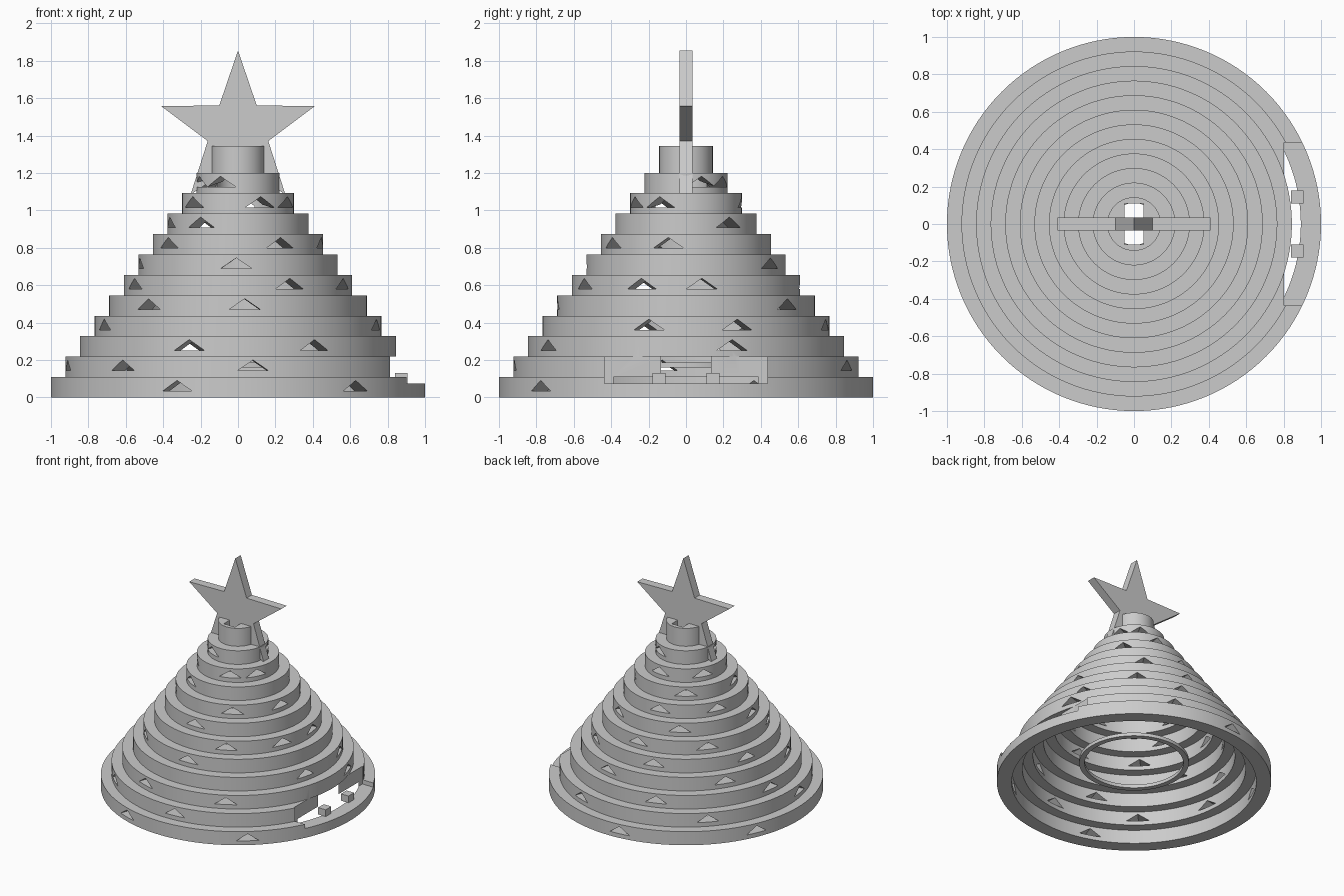
import bpy, bmesh, math
from mathutils import Matrix, Vector

old = bpy.data.objects.get("Cube")
if old:
    bpy.data.objects.remove(old, do_unlink=True)

TIERS = 12
STEP = 0.1092      # tier height
SHRINK = 0.0779    # radius lost per tier
WALL = 0.108
TOP = 1.345

grey = bpy.data.materials.new("plain_grey")
grey.use_nodes = True
grey.diffuse_color = (0.6, 0.6, 0.6, 1)
grey.node_tree.nodes["Principled BSDF"].inputs["Base Color"].default_value = (0.6, 0.6, 0.6, 1)


def make_object(name, bm):
    bmesh.ops.recalc_face_normals(bm, faces=bm.faces)
    mesh = bpy.data.meshes.new(name)
    bm.to_mesh(mesh)
    bm.free()
    mesh.materials.append(grey)
    obj = bpy.data.objects.new(name, mesh)
    bpy.context.collection.objects.link(obj)
    return obj


def lathe(name, profile, steps=128):
    """Turn an (r, z) profile about z; points on the axis share one vertex."""
    bm = bmesh.new()
    rings = []
    for r, z in profile:
        if r == 0:
            rings.append([bm.verts.new((0, 0, z))] * steps)
        else:
            rings.append([bm.verts.new((r * math.cos(math.tau * i / steps),
                                        r * math.sin(math.tau * i / steps), z))
                          for i in range(steps)])
    for a, b in zip(rings, rings[1:] + rings[:1]):
        for i in range(steps):
            j = (i + 1) % steps
            corners = list(dict.fromkeys((a[i], a[j], b[j], b[i])))
            if len(corners) > 2:
                bm.faces.new(corners)
    return make_object(name, bm)


def add_prism(bm, outline, y0, y1, matrix=Matrix()):
    """Closed prism: an (x, z) outline swept along y from y0 to y1."""
    front, back = ([bm.verts.new(matrix @ Vector((x, y, z))) for x, z in outline]
                   for y in (y0, y1))
    bm.faces.new(front)
    bm.faces.new(back[::-1])
    for i in range(len(outline)):
        j = (i + 1) % len(outline)
        bm.faces.new((front[j], front[i], back[i], back[j]))


def add_box(bm, x0, x1, y0, y1, z0, z1):
    add_prism(bm, [(x0, z0), (x1, z0), (x1, z1), (x0, z1)], y0, y1)


def radius(k):
    return 1 - SHRINK * k


# Stepped hollow cone: outer steps going up, solid cap, inner steps going down
outer, inner = [], []
for k in range(TIERS - 1):
    for z in (k * STEP, (k + 1) * STEP):
        outer.append((radius(k), z))
        inner.append((radius(k) - WALL, z))
cap_z = (TIERS - 1) * STEP
cap_r = radius(TIERS - 1)
cap = [(cap_r, cap_z), (cap_r, TOP), (0, TOP), (0, cap_z)]
cone = lathe("tiered_cone", outer + cap + inner[::-1])

# Triangular light holes: degrees around each tier, measured from the front
HOLES = [
    (-114, -19, 39, 186),
    (-81, -42, 5, 159, 225),
    (-18, 29, 107, 200, 262),
    (-69, 75, 111, 167, 237),
    (-44, 3, 142, 195, 255),
    (-65, 27, 67, 98, 180, 230),
    (-80, -1, 148, 210),
    (-55, 30, 78, 190, 245),
    (-75, -32, 128, 215),
    (-54, 24, 62, 175, 240),
    (-69, -25, 112, 152),
]
# Neighbouring holes go to different cutters so that no cutter crosses itself
GROUPS = 3
cutters = []
for group in range(GROUPS):
    cuts = bmesh.new()
    for k, angles in enumerate(HOLES):
        z = k * STEP
        tri = [(-0.083, z + 0.034), (0.083, z + 0.034), (0, z + 0.091)]
        for a in angles[group::GROUPS]:
            add_prism(cuts, tri, -radius(k) - 0.03, -radius(k) + WALL + 0.015,
                      Matrix.Rotation(math.radians(a), 4, "Z"))
    cutters.append(make_object("hole_cutter", cuts))

# Slot through the cap, and the window low on the left side
cuts = bmesh.new()
add_box(cuts, -0.05, 0.05, -0.11, 0.11, 1.19, 1.4)
add_box(cuts, 0.803, 1.1, -0.435, 0.435, 0.075, 2 * STEP + 0.0004)
cutters.append(make_object("slot_and_window_cutter", cuts))

for cutter in cutters:
    cutter.hide_render = True
    mod = cone.modifiers.new(cutter.name, "BOOLEAN")
    mod.operation = "DIFFERENCE"
    mod.solver = "EXACT"
    mod.object = cutter
bpy.context.view_layer.update()
cut_mesh = bpy.data.meshes.new_from_object(
    cone.evaluated_get(bpy.context.evaluated_depsgraph_get()))
cone.modifiers.clear()
cone.data = cut_mesh
for cutter in cutters:
    bpy.data.objects.remove(cutter, do_unlink=True)

# Small blocks standing on the window sill
for side, name in ((-1, "front_sill_block"), (1, "back_sill_block")):
    bm = bmesh.new()
    add_box(bm, 0.84, 0.907, side * 0.145 - 0.035, side * 0.145 + 0.035, 0.075, 0.13)
    make_object(name, bm)

# Loose ring inside the cone
ring = lathe("inner_ring", [(0.36, 0.16), (0.4, 0.16), (0.4, 0.187), (0.36, 0.187)])

# Five-pointed star straddling the top, its feet cut level
R = 0.431
points = []
for i in range(10):
    r = R if i % 2 == 0 else R * 0.395
    a = i * math.pi / 5
    points.append((r * math.sin(a), max(1.424 + r * math.cos(a), 1.085)))
bm = bmesh.new()
add_prism(bm, points, -0.034, 0.034)
make_object("star", bm)

# Smooth round walls, crisp steps
bpy.ops.object.select_all(action="DESELECT")
for obj in (cone, ring):
    obj.select_set(True)
bpy.context.view_layer.objects.active = cone
bpy.ops.object.shade_smooth_by_angle(angle=math.radians(30))
